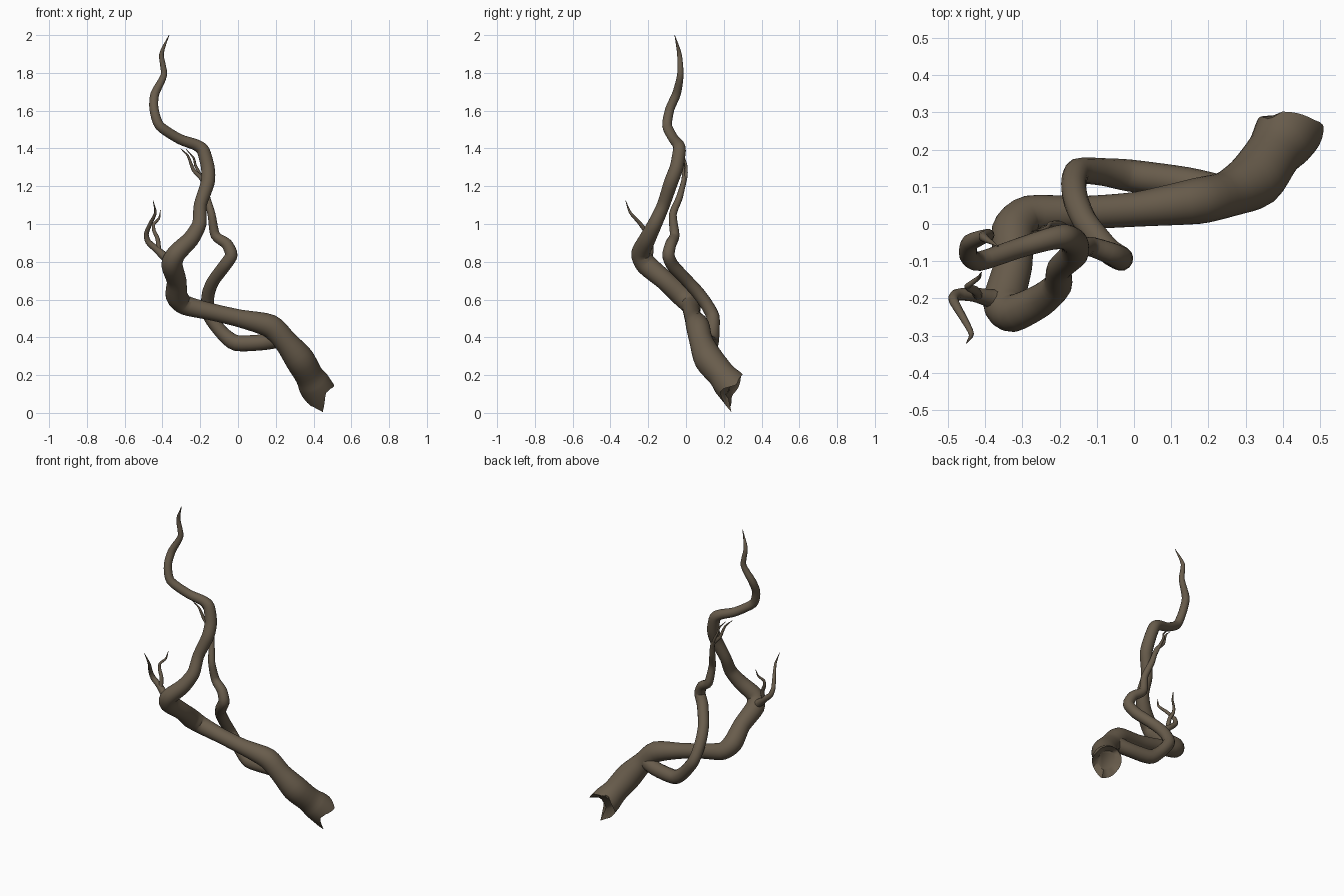
import bpy, bmesh, math
from mathutils import Vector

bark = bpy.data.materials.new("brown bark")
bark.diffuse_color = (0.14, 0.108, 0.072, 1)


def spline(pts, steps, pull=0.36):
    """Cardinal spline through (x, y, z, radius) points, slightly taut for knobbly bends."""
    p = [Vector(q) for q in pts]
    p = [2 * p[0] - p[1]] + p + [2 * p[-1] - p[-2]]
    out = []
    for i in range(1, len(p) - 2):
        a, b, c, d = p[i - 1:i + 3]
        m, n = (c - a) * pull, (d - b) * pull
        for k in range(steps):
            t = k / steps
            out.append(b * (2 * t ** 3 - 3 * t * t + 1) + m * (t ** 3 - 2 * t * t + t)
                       + c * (3 * t * t - 2 * t ** 3) + n * (t ** 3 - t * t))
    return out + [p[-2]]


def rim_offset(angle, rim):
    """Linear interpolation of the splintered edge around the stump."""
    r = [(rim[-1][0] - 360, rim[-1][1])] + rim + [(rim[0][0] + 360, rim[0][1])]
    for (a0, o0), (a1, o1) in zip(r, r[1:]):
        if a0 <= angle <= a1:
            return o0 + (o1 - o0) * (angle - a0) / (a1 - a0)
    return 0


def limb(name, pts, sides=14, steps=4, rim=None):
    path = spline(pts, steps)
    centres = [q.to_3d() for q in path]
    bm = bmesh.new()
    rings, u = [], None
    for i, c in enumerate(centres):
        d = (centres[min(i + 1, len(path) - 1)] - centres[max(i - 1, 0)]).normalized()
        if u is None:
            u = Vector((-0.78, 0.62, 0)) if rim else Vector((0, 0, 1)).cross(d).normalized()
        u = (u - d * u.dot(d)).normalized()
        v = u.cross(d)
        r = max(path[i][3], 0.0015)
        ring = []
        for k in range(sides):
            a = math.tau * k / sides
            off = Vector()
            if rim and i == 0:
                off = -d * rim_offset(math.degrees(a), rim)
            ring.append(bm.verts.new(c + (u * math.cos(a) + v * math.sin(a)) * r + off))
        rings.append(ring)
        if rim and i == 0:
            # recessed hollow inside the broken end
            inner = [bm.verts.new(c + (w.co - c) * 0.6 + d * 0.02) for w in ring]
            bm.faces.new(inner)
            rings.insert(0, inner)
    for A, B in zip(rings, rings[1:]):
        for k in range(sides):
            j = (k + 1) % sides
            bm.faces.new((A[k], A[j], B[j], B[k]))
    if not rim:
        bm.faces.new(rings[0])
    bm.faces.new(rings[-1])
    bmesh.ops.recalc_face_normals(bm, faces=bm.faces)
    me = bpy.data.meshes.new(name)
    bm.to_mesh(me)
    bm.free()
    me.materials.append(bark)
    ob = bpy.data.objects.new(name, me)
    bpy.context.collection.objects.link(ob)
    bpy.context.view_layer.objects.active = ob
    ob.select_set(True)
    bpy.ops.object.shade_smooth_by_angle(angle=math.radians(50))
    ob.select_set(False)


# main trunk, from the splintered base to the tip
limb("trunk", [
    (.405, .232, .15, .088), (.375, .19, .20, .075), (.325, .12, .285, .078), (.25, .08, .38, .062),
    (.17, .062, .46, .062), (.01, .04, .50, .047), (-.14, .03, .535, .045),
    (-.28, .025, .57, .052), (-.325, -.02, .62, .058), (-.325, -.11, .70, .052),
    (-.35, -.21, .785, .056), (-.325, -.24, .845, .05), (-.25, -.205, .92, .044),
    (-.205, -.165, 1.0, .038), (-.20, -.12, 1.10, .034), (-.16, -.08, 1.22, .037),
    (-.16, -.05, 1.30, .036), (-.185, -.035, 1.39, .034), (-.225, -.04, 1.42, .03),
    (-.31, -.065, 1.45, .027), (-.415, -.10, 1.52, .026), (-.445, -.085, 1.61, .024),
    (-.44, -.05, 1.69, .023), (-.392, -.03, 1.79, .017), (-.405, -.035, 1.90, .012),
    (-.365, -.06, 2.0, .001)],
    sides=32,
    rim=[(22, -.015), (40, -.03), (55, 0), (85, .02), (112, .04), (133, .065), (152, .055),
         (180, .03), (205, .025), (228, .08), (248, .125), (265, .085), (285, .07),
         (310, .02), (350, .005)])

# second branch looping behind the trunk
limb("rear_branch", [
    (.24, .08, .40, .05), (.14, .11, .375, .043), (-.01, .13, .37, .043), (-.085, .14, .425, .037),
    (-.15, .142, .51, .035), (-.162, .105, .58, .034), (-.155, .06, .64, .034),
    (-.13, .005, .70, .033), (-.07, -.07, .78, .034), (-.035, -.093, .835, .033),
    (-.06, -.08, .895, .03), (-.12, -.06, .94, .026), (-.14, -.07, 1.05, .021),
    (-.165, -.035, 1.14, .018), (-.185, -.012, 1.23, .013), (-.235, -.012, 1.285, .01),
    (-.265, -.025, 1.36, .006), (-.305, -.04, 1.40, .001)])

# twigs
limb("upper_twig", [
    (-.18, -.015, 1.20, .012), (-.20, .0, 1.26, .009), (-.225, .0, 1.31, .007),
    (-.235, -.01, 1.35, .005), (-.275, -.02, 1.395, .001)], sides=8)
limb("side_twig", [
    (-.33, -.21, .79, .035), (-.385, -.20, .825, .025), (-.43, -.19, .865, .019),
    (-.475, -.19, .905, .016), (-.485, -.205, .95, .013), (-.46, -.25, 1.01, .01),
    (-.437, -.295, 1.06, .007), (-.45, -.32, 1.125, .001)], sides=10)
limb("side_twig_fork", [
    (-.42, -.193, .86, .014), (-.425, -.18, .92, .012), (-.445, -.17, .965, .01),
    (-.445, -.165, 1.0, .008), (-.418, -.145, 1.03, .006), (-.41, -.13, 1.075, .001)], sides=8)
